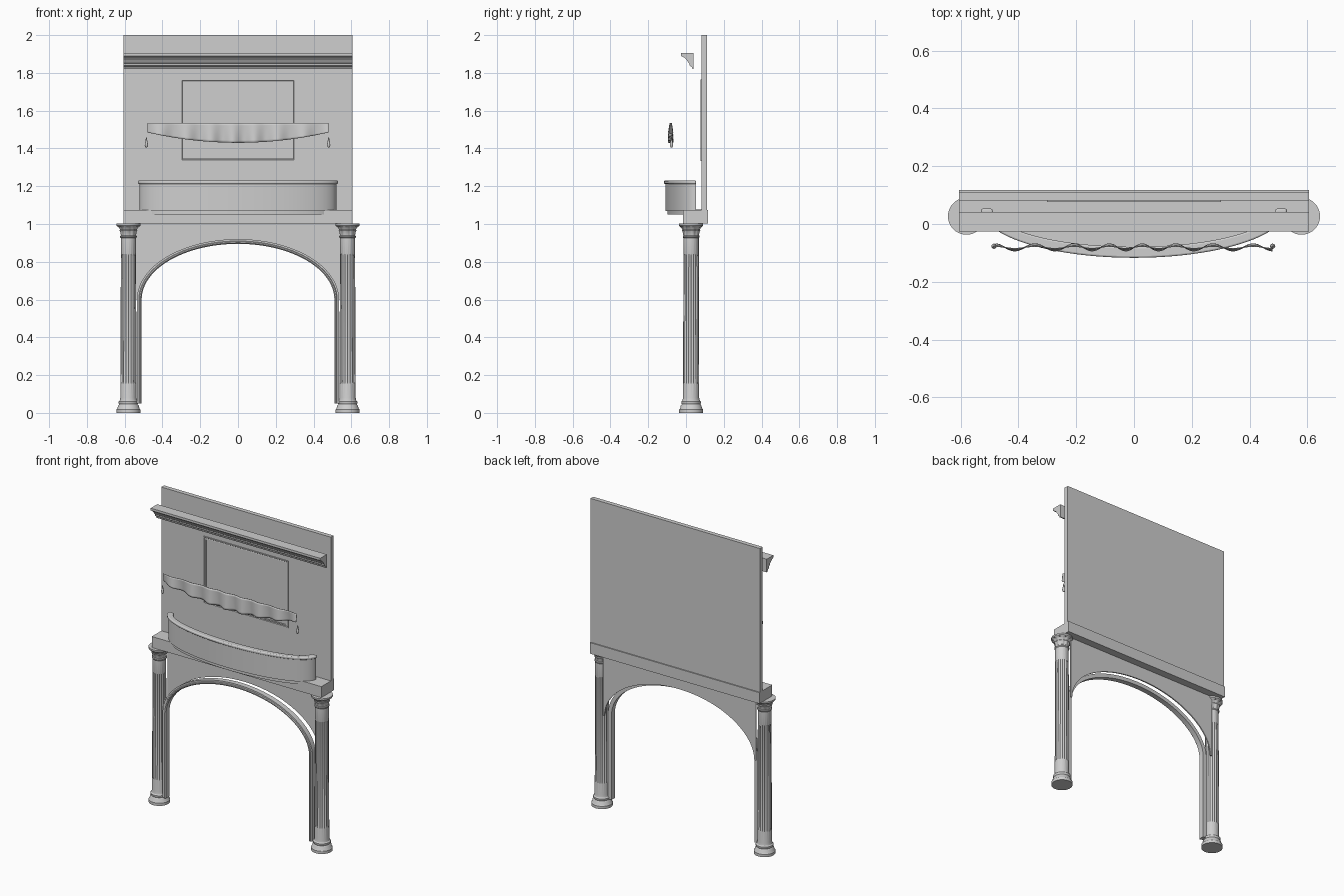
import bpy, bmesh
from math import sin, cos, pi, radians

cube = bpy.data.objects.get("Cube")
if cube:
    bpy.data.objects.remove(cube)

stone = bpy.data.materials.new("pale_grey_stone")
stone.use_nodes = True
stone.diffuse_color = (0.62, 0.62, 0.62, 1)
stone.node_tree.nodes["Principled BSDF"].inputs["Base Color"].default_value = (0.62, 0.62, 0.62, 1)


def loft(name, rings, closed=True, caps=True, loop=False, smooth=0):
    """Skin a list of point rings into one object."""
    bm = bmesh.new()
    rows = [[bm.verts.new(p) for p in ring] for ring in rings]
    n = len(rows[0])
    pairs = list(zip(rows, rows[1:])) + ([(rows[-1], rows[0])] if loop else [])
    for a, b in pairs:
        for i in range(n if closed else n - 1):
            j = (i + 1) % n
            bm.faces.new((a[i], a[j], b[j], b[i]))
    if caps and closed and not loop:
        bm.faces.new(rows[0])
        bm.faces.new(rows[-1])
    bmesh.ops.recalc_face_normals(bm, faces=bm.faces)
    mesh = bpy.data.meshes.new(name)
    bm.to_mesh(mesh)
    bm.free()
    ob = bpy.data.objects.new(name, mesh)
    bpy.context.collection.objects.link(ob)
    mesh.materials.append(stone)
    if smooth:
        bpy.ops.object.select_all(action='DESELECT')
        ob.select_set(True)
        bpy.context.view_layer.objects.active = ob
        bpy.ops.object.shade_smooth_by_angle(angle=radians(smooth))
    return ob


def along_x(name, profile, half, smooth=0):
    """Extrude a (y, z) profile across the full width."""
    return loft(name, [[(x, y, z) for y, z in profile] for x in (-half, half)], smooth=smooth)


def rect(y0, y1, z0, z1):
    return [(y0, z0), (y1, z0), (y1, z1), (y0, z1)]


# Back wall, beam and floating cornice
along_x("back_wall", rect(0.082, 0.11, 1.07, 2.0), 0.605)
along_x("beam", rect(-0.015, 0.117, 1.002, 1.073), 0.605)
cornice = [(0.041, 1.905), (-0.026, 1.905), (-0.026, 1.89), (-0.018, 1.885),
           (-0.008, 1.88), (0.004, 1.868), (0.012, 1.855), (0.018, 1.85),
           (0.02, 1.838), (0.03, 1.832), (0.034, 1.82), (0.041, 1.82)]
along_x("cornice", cornice, 0.605)

# Raised picture-frame moulding on the wall
frame_profile = [(0, 0.084), (0, 0.077), (0.006, 0.077), (0.009, 0.08),
                 (0.012, 0.078), (0.018, 0.078), (0.018, 0.084)]
rings = []
for sx, sz in ((-1, -1), (1, -1), (1, 1), (-1, 1)):
    rings.append([(sx * (0.302 - o), y, 1.55 + sz * (0.216 - o)) for o, y in frame_profile])
loft("wall_frame", rings, loop=True)

# Spandrel panel with elliptical opening
ARC = [pi * i / 48 for i in range(49)]
outline = [(0.535 * cos(t), 0.6 + 0.315 * sin(t)) for t in ARC]
outline += [(-0.546, 0.6), (-0.546, 1.002), (0.546, 1.002), (0.546, 0.6)]
loft("spandrel_panel", [[(x, y, z) for x, z in outline] for y in (0.06, 0.068)])

# Moulded arch band with straight legs
band = [(0, 0.03), (0, -0.004), (0.006, -0.01), (0.012, -0.01),
        (0.015, -0.004), (0.025, -0.004), (0.025, 0.03)]
rings = [[(0.51 + o, y, 0.05) for o, y in band]]
rings += [[((0.51 + o) * cos(t), y, 0.6 + (0.295 + o) * sin(t)) for o, y in band] for t in ARC]
rings += [[(-0.51 - o, y, 0.05) for o, y in band]]
loft("arch_band", rings, smooth=30)

# Fluted columns: (height, radius, flute depth, leaf depth)
column = [(0, 0.063, 0, 0), (0.018, 0.063, 0, 0), (0.024, 0.058, 0, 0),
          (0.038, 0.055, 0, 0), (0.046, 0.049, 0, 0), (0.052, 0.052, 0, 0),
          (0.06, 0.052, 0, 0), (0.066, 0.046, 0, 0), (0.08, 0.043, 0, 0),
          (0.15, 0.043, 0, 0), (0.165, 0.043, 0.005, 0), (0.83, 0.04, 0.005, 0),
          (0.845, 0.04, 0, 0), (0.925, 0.04, 0, 0), (0.93, 0.044, 0, 0),
          (0.937, 0.044, 0, 0), (0.94, 0.041, 0, 0.002), (0.962, 0.046, 0, 0.004),
          (0.966, 0.05, 0, 0.006), (0.97, 0.046, 0, 0.003), (0.98, 0.052, 0, 0.004),
          (0.986, 0.058, 0, 0.005), (0.988, 0.061, 0, 0), (0.992, 0.064, 0, 0),
          (1.002, 0.064, 0, 0)]
FLUTES, STEP = 20, 4
for side, cx in (("right", -0.58), ("left", 0.58)):
    rings = []
    for z, r, flute, leaf in column:
        ring = []
        for i in range(FLUTES * STEP):
            a = 2 * pi * i / (FLUTES * STEP)
            rr = r - flute * (0, 0.75, 1, 0.75)[i % STEP] - leaf * (0.5 + 0.5 * cos(10 * a))
            ring.append((cx + rr * cos(a), 0.027 + rr * sin(a), z))
        rings.append(ring)
    loft(side + "_column", rings, smooth=32)


# Bowed balcony front: rim, wall and floor
def bow(name, outer, inner, z0, z1):
    rings = []
    for t in ARC:
        ox, oy = outer[0] * cos(t), 0.053 - outer[1] * sin(t)
        ix, iy = inner(t)
        rings.append([(ox, oy, z0), (ox, oy, z1), (ix, iy, z1), (ix, iy, z0)])
    return loft(name, rings, smooth=35)


def ellipse(a, b):
    return lambda t: (a * cos(t), 0.053 - b * sin(t))


def floor_edge(t):
    x = 0.42 * cos(t)
    return x, min(0.045 + 0.4 * x * x, 0.1)


rim = bow("balcony_rim", (0.53, 0.17), ellipse(0.49, 0.132), 1.212, 1.23)
bevel = rim.modifiers.new("round_edge", 'BEVEL')
bevel.width = 0.006
bevel.segments = 3
bevel.limit_method = 'ANGLE'
bow("balcony_wall", (0.521, 0.162), ellipse(0.5, 0.14), 1.07, 1.214)
bow("balcony_floor", (0.51, 0.152), floor_edge, 1.05, 1.078)

# Ruffled hanging valance
NX, NZ = 120, 8
rings = []
for k in range(NZ + 1):
    v = k / NZ
    row = []
    for i in range(NX + 1):
        x = -0.48 + 0.96 * i / NX
        bottom = 1.43 + 0.055 * (x / 0.48) ** 2
        y = -0.081 + (0.004 + 0.008 * v) * sin(x * 2 * pi / 0.125 + 0.6 * sin(9 * x))
        row.append((x, y, 1.535 + (bottom - 1.535) * v))
    rings.append(row)
valance = loft("valance", rings, closed=False, smooth=60)
thick = valance.modifiers.new("cloth_thickness", 'SOLIDIFY')
thick.thickness = 0.004
thick.offset = 0

# Teardrop pendants at the valance ends
drop = [(1.405, 0.003), (1.408, 0.006), (1.416, 0.009), (1.425, 0.008),
        (1.44, 0.005), (1.452, 0.003), (1.46, 0.001)]
for side, cx in (("right", -0.485), ("left", 0.48)):
    loft(side + "_pendant", [[(cx + r * cos(pi * i / 8), -0.077 + r * sin(pi * i / 8), z)
                              for i in range(16)] for z, r in drop], smooth=50)
